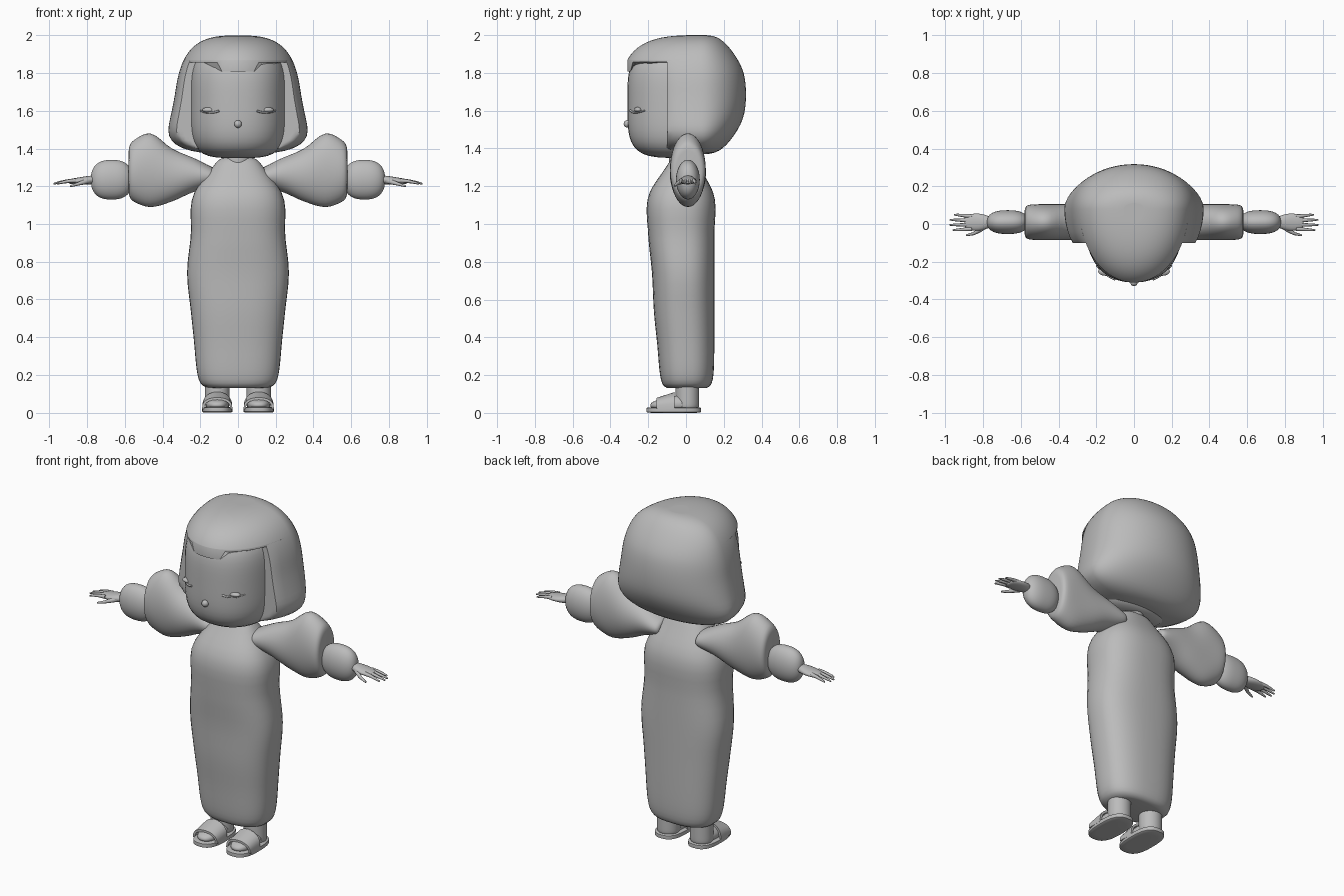
import bpy, bmesh, math
from mathutils import Vector

cube = bpy.data.objects.get("Cube")
if cube:
    bpy.data.objects.remove(cube)

clay = bpy.data.materials.new("plain grey")
clay.use_nodes = True
GREY = (.5, .5, .5, 1)
clay.diffuse_color = GREY
clay.node_tree.nodes["Principled BSDF"].inputs["Base Color"].default_value = GREY


def finish(name, bm, angle=50):
    bmesh.ops.recalc_face_normals(bm, faces=bm.faces)
    mesh = bpy.data.meshes.new(name)
    bm.to_mesh(mesh)
    bm.free()
    mesh.materials.append(clay)
    ob = bpy.data.objects.new(name, mesh)
    bpy.context.collection.objects.link(ob)
    bpy.ops.object.select_all(action="DESELECT")
    ob.select_set(True)
    bpy.context.view_layer.objects.active = ob
    bpy.ops.object.shade_smooth_by_angle(angle=math.radians(angle))


def blend(keys, t):
    """Smooth curve through evenly spaced keys; a plain number stays constant."""
    if not isinstance(keys, tuple):
        return keys
    last = len(keys) - 1
    i = min(int(t * last), last - 1)
    f = t * last - i
    a, b, c, d = (keys[min(max(i + k, 0), last)] for k in (-1, 0, 1, 2))
    return b + f * (c - a + f * (2 * a - 5 * b + 4 * c - d + f * (3 * (b - c) + d - a))) / 2


def skin(bm, loops):
    """Bridge closed loops and cap both ends."""
    for a, b in zip(loops, loops[1:]):
        for k in range(len(a)):
            j = (k + 1) % len(a)
            bm.faces.new((a[k], a[j], b[j], b[k]))
    bm.faces.new(loops[0])
    bm.faces.new(loops[-1])


def solid(name, start, end, width, low, high, ends=10, n=2, mid=None, centre=0,
          side=1, along_x=False, part=(0, 1), tweak=None, steps=24, seg=40):
    """Superellipse sections swept along z or x; a higher 'ends' gives blunter ends."""
    bm = bmesh.new()
    loops = []
    for i in range(steps + 1):
        t = part[0] + (part[1] - part[0]) * (1 - math.cos(math.pi * i / steps)) / 2
        t = min(max(t, .001), .999)
        pos = start + (end - start) * t
        shrink = (1 - abs(2 * t - 1) ** ends) ** (1 / ends)
        w, lo, hi = (blend(keys, t) for keys in (width, low, high))
        m = (lo + hi) / 2 if mid is None else mid
        loop = []
        for k in range(seg):
            c, s = (f(math.tau * k / seg) for f in (math.cos, math.sin))
            reach = hi - m if s > 0 else m - lo
            u = centre + shrink * w * math.copysign(abs(c) ** (2 / n), c)
            v = m + shrink * reach * math.copysign(abs(s) ** (2 / n), s)
            p = Vector((side * pos, u, v) if along_x else (side * u, v, pos))
            if tweak:
                tweak(p, i)
            loop.append(bm.verts.new(p))
        loops.append(loop)
    skin(bm, loops)
    finish(name, bm)


def rod(name, points, thick, thin):
    """Tapered rod through the points."""
    curve = bpy.data.curves.new(name, "CURVE")
    curve.dimensions = "3D"
    curve.bevel_depth = 1
    curve.bevel_resolution = 2
    curve.use_fill_caps = True
    spline = curve.splines.new("POLY")
    spline.points.add(len(points) - 1)
    for i, (point, co) in enumerate(zip(spline.points, points)):
        point.co = (*co, 1)
        point.radius = thick + (thin - thick) * i / (len(points) - 1)
    spline.use_smooth = True
    curve.materials.append(clay)
    bpy.context.collection.objects.link(bpy.data.objects.new(name, curve))


# Long robe and neck
solid("robe", .13, 1.35, (.22, .23, .25, .27, .25, .24, .12),
      (-.14, -.15, -.17, -.18, -.2, -.2, -.09), (.15,) * 6 + (.06,), n=2.5, steps=32)
solid("neck", 1.3, 1.5, (.08, .05, .06), -.09, .05)

# Head with a broad jaw and a button nose
solid("head", 1.35, 1.93, .255, -.31, .12, ends=4, n=2.25, mid=-.02)
solid("nose", 1.51, 1.55, .02, -.33, -.29, ends=2, seg=16, steps=12)


# Bobbed hair, open around the face, under a crown with a stepped fringe
def open_front(p, i):
    p.y = max(p.y, -.1)


def fringe(p, i):
    if i == 0 and p.y < 0:
        p.z -= .06 if abs(p.x) < .1 else .01


hair = dict(start=1.37, end=2, width=(.46, .36, .32, .3), low=-.34,
            high=(.25, .31, .31, .25), ends=3, mid=.08, seg=64)
solid("hair_bob", part=(0, .79), tweak=open_front, **hair)
solid("hair_crown", part=(.79, 1), tweak=fringe, **hair)

for side, label in ((1, "left"), (-1, "right")):
    # Closed eye: a lid bulge over a curved lash line
    solid(label + "_eyelid", 1.59, 1.62, .04, -.275, -.23, ends=2, centre=.15,
          side=side, seg=16, steps=12)
    lash = []
    for k in range(7):
        a = k / 3 - 1
        x = .15 + a / 20
        lash.append((side * x, -.02 - .29 * (1 - (x / .255) ** 2.25) ** .44, 1.59 + a * a / 100))
    rod(label + "_lash", lash, .006, .004)

    # Puffed sleeve and gathered cuff
    arm = dict(along_x=True, side=side, centre=.01)
    solid(label + "_sleeve", .12, .58, .095, (1.2, 1.17, 1.12, 1.09, 1.12),
          (1.3, 1.35, 1.4, 1.48, 1.44), **arm)
    solid(label + "_cuff", .56, .78, .063, 1.13, 1.34, ends=2.5, **arm)

    # Hand: flat palm, four fingers and a thumb
    solid(label + "_palm", .75, .9, (.03, .045, .04), 1.21, (1.26, 1.24), ends=4, **arm)
    for f in range(4):
        y = .022 * f - .026
        tip = .98 - .01 * (f - 1.4) ** 2
        rod(f"{label}_finger_{f + 1}",
            [(side * (.86 + (tip - .86) * k), y * (1 + k / 4), 1.23 - k * k / 60)
             for k in (0, .4, .8, 1)], .012, .004)
    rod(label + "_thumb",
        [(side * (.79 + k / 10), -.01 - .05 * math.sin(k * 1.6), 1.23 - .03 * k)
         for k in (0, .3, .6, 1)], .016, .005)

    # Bare leg and foot on a sandal sole
    foot = dict(side=side, centre=.11)
    solid(label + "_leg", .02, .22, .065, -.055, .07, **foot)
    solid(label + "_foot", .02, .09, (.06, .06, .04), (-.19, -.18, -.1), .05, ends=5, n=2.4, **foot)
    solid(label + "_sole", 0, .03, .08, -.21, .08, n=2.7, steps=8, **foot)

    # Arched strap, higher toward the ankle
    bm = bmesh.new()
    rows = []
    for k in range(17):
        a = math.pi * k / 16
        row = []
        for y, rise, inset in ((-.155, .06, 0), (-.06, .09, 0), (-.06, .09, .012), (-.155, .06, .012)):
            x = .11 + (.08 - inset) * math.cos(a)
            row.append(bm.verts.new((side * x, y, .02 + (rise - inset) * math.sin(a) ** .7)))
        rows.append(row)
    skin(bm, rows)
    finish(label + "_strap", bm)
